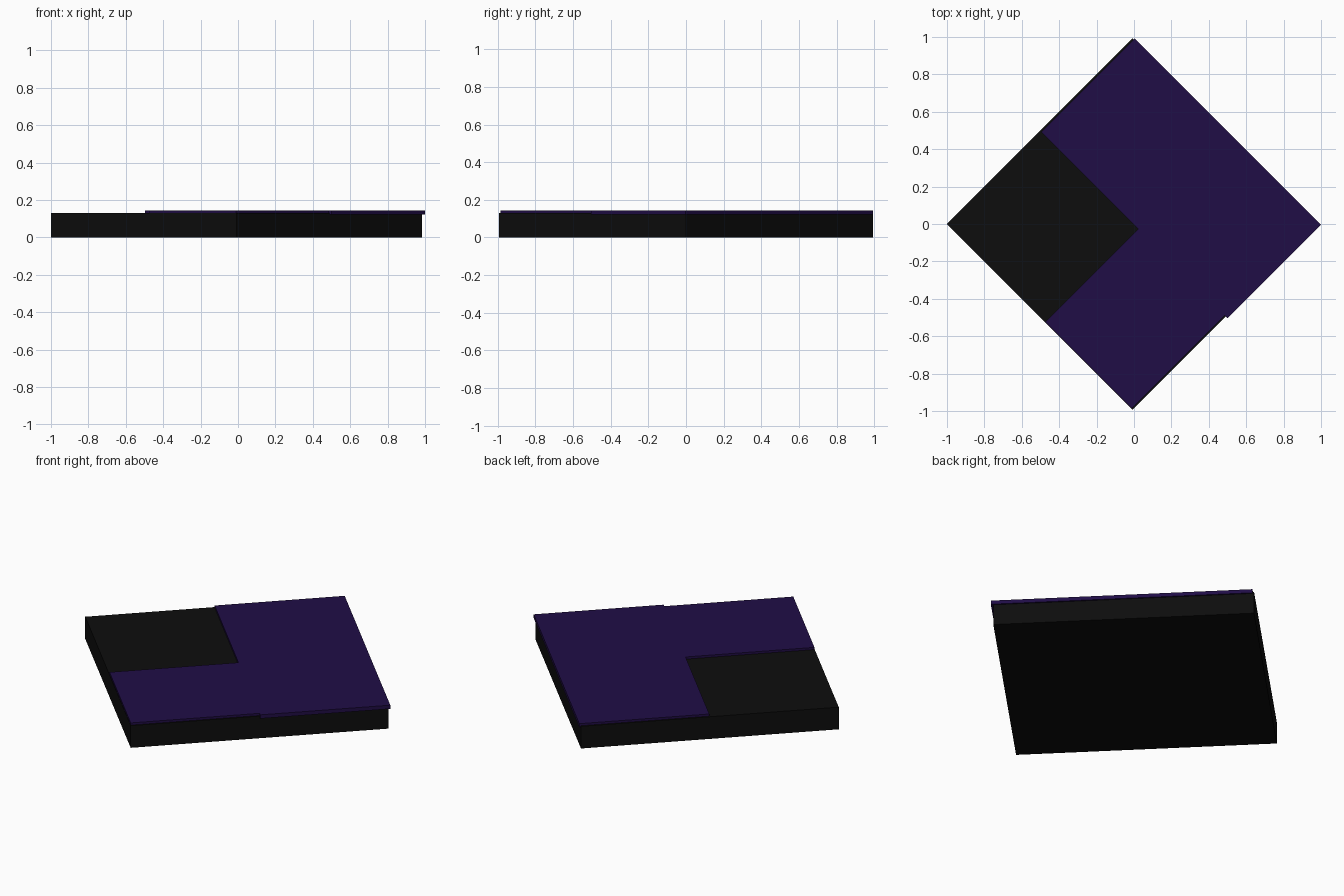
import bpy, math
from mathutils import Matrix

if "Cube" in bpy.data.objects:
    bpy.data.objects.remove(bpy.data.objects["Cube"])


def material(name, rgb):
    m = bpy.data.materials.new(name)
    m.diffuse_color = (*rgb, 1)
    m.use_nodes = True
    m.node_tree.nodes["Principled BSDF"].inputs["Base Color"].default_value = m.diffuse_color
    return m


def diagonal_box(name, s, d, z, mat):
    """Box turned 45 degrees: s is the range of x+y, d of y-x, z of height."""
    k = 1 / math.sqrt(2)
    size = [(b - a) * f for (a, b), f in ((s, k), (d, k), (z, 1))]
    sm, dm, zm = [(a + b) / 2 for a, b in (s, d, z)]
    bpy.ops.mesh.primitive_cube_add(size=1)
    ob = bpy.context.object
    ob.name = name
    # Scale and turn in the mesh, then place the object
    ob.data.transform(Matrix.Rotation(math.radians(45), 4, 'Z') @ Matrix.Diagonal((*size, 1)))
    ob.location = ((sm - dm) / 2, (sm + dm) / 2, zm)
    ob.data.materials.append(mat)
    return ob


black = material("black", (0.004, 0.004, 0.004))
purple = material("purple", (0.0144, 0.004, 0.062))

# Thick base slab
diagonal_box("base_slab", (-1.0, 0.985), (-0.985, 1.0), (0, 0.131), black)

# Thin L-shaped covering: long strip that overhangs the slab, plus a short leg
diagonal_box("long_cover_panel", (-0.005, 0.996), (-1.003, 0.989), (0.122, 0.144), purple)
diagonal_box("short_cover_panel", (-0.998, -0.005), (-0.975, -0.05), (0.122, 0.144), purple)
